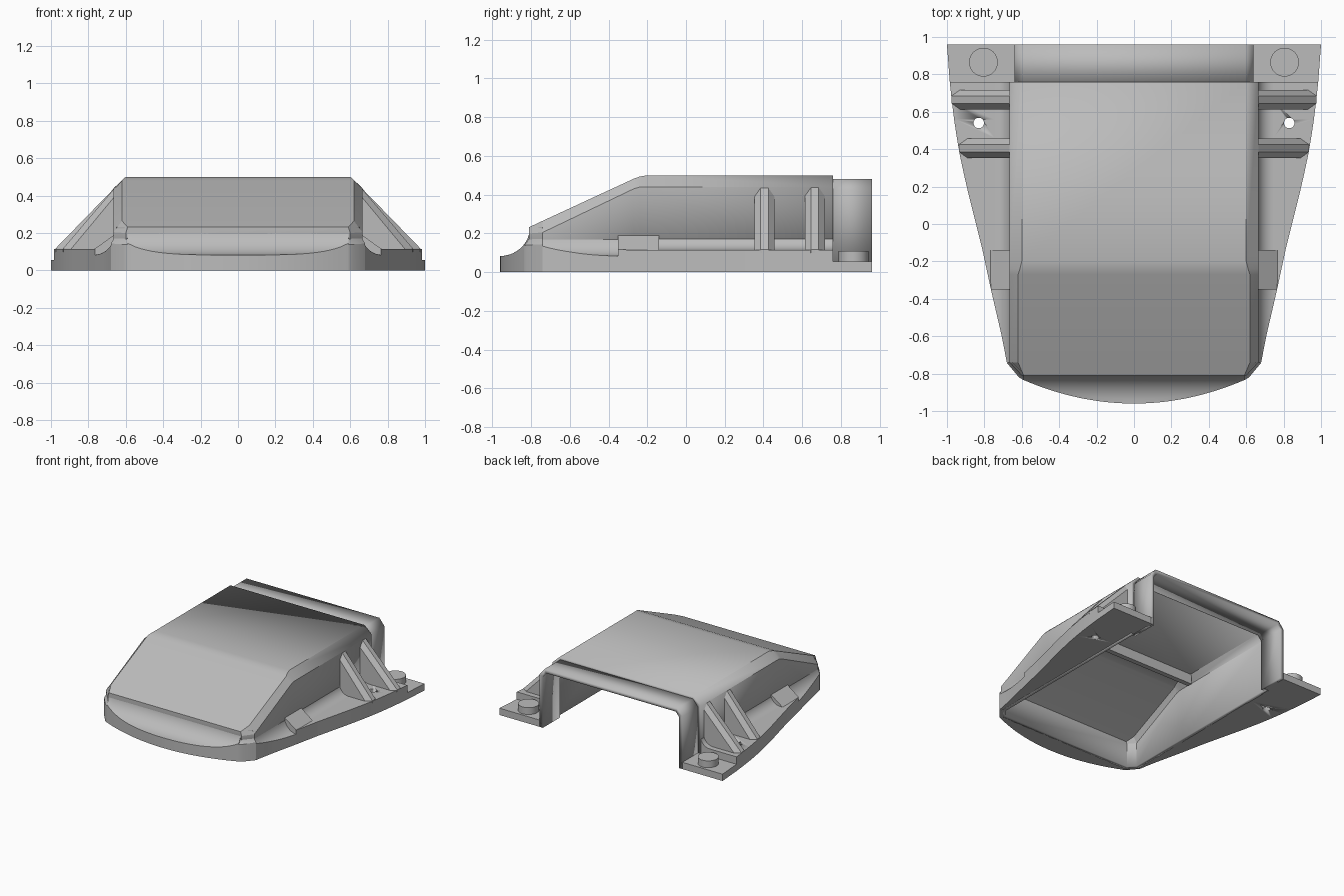
import bpy, bmesh, math

if "Cube" in bpy.data.objects:
    bpy.data.objects.remove(bpy.data.objects["Cube"], do_unlink=True)

grey = bpy.data.materials.new("plain_grey")
grey.use_nodes = True
colour = (0.5, 0.5, 0.5, 1)
grey.diffuse_color = colour
grey.node_tree.nodes["Principled BSDF"].inputs["Base Color"].default_value = colour


def finish(name, bm, mirror=False):
    bmesh.ops.remove_doubles(bm, verts=bm.verts, dist=0.0002)
    bmesh.ops.recalc_face_normals(bm, faces=bm.faces)
    for f in bm.faces:
        f.smooth = True
    mesh = bpy.data.meshes.new(name)
    bm.to_mesh(mesh)
    bm.free()
    mesh.set_sharp_from_angle(angle=math.radians(20))
    mesh.materials.append(grey)
    ob = bpy.data.objects.new(name, mesh)
    bpy.context.collection.objects.link(ob)
    if mirror:
        mod = ob.modifiers.new("mirror", 'MIRROR')
        mod.use_clip = True
    return ob


def loft(loops, closed=True, caps=(True, True)):
    bm = bmesh.new()
    rings = [[bm.verts.new(p) for p in loop] for loop in loops]
    n = len(rings[0])
    for a, b in zip(rings, rings[1:]):
        for i in range(n if closed else n - 1):
            j = (i + 1) % n
            bm.faces.new((a[i], a[j], b[j], b[i]))
    for use, ring in zip(caps, (rings[0], rings[-1])):
        if use:
            bm.faces.new(ring)
    return bm


def box(name, x0, x1, y0, y1, z0, z1):
    loops = [[(x, y0, z0), (x, y1, z0), (x, y1, z1), (x, y0, z1)] for x in (x0, x1)]
    return finish(name, loft(loops))


# Hollow cover: hull sections open at the bottom and the back
def hull(name, stations, front_cap):
    loops = [[(-w, y, 0), (-w, y, zc), (-t, y, zt), (t, y, zt), (w, y, zc), (w, y, 0)]
             for y, w, zc, t, zt in stations]
    ob = finish(name, loft(loops, closed=False, caps=(front_cap, False)))
    mod = ob.modifiers.new("thickness", 'SOLIDIFY')
    mod.thickness = 0.03
    mod.offset = -1
    mod.use_even_offset = True
    return ob


hull("main_cover", [
    (-0.81, 0.60, 0.20, 0.59, 0.232),
    (-0.74, 0.665, 0.205, 0.62, 0.265),
    (-0.27, 0.665, 0.43, 0.62, 0.482),
    (-0.24, 0.665, 0.439, 0.61, 0.493),
    (-0.20, 0.665, 0.44, 0.60, 0.50),
    (0.76, 0.665, 0.44, 0.60, 0.50)], True)
hull("rear_collar", [(0.74, 0.64, 0.425, 0.595, 0.48),
                     (0.96, 0.64, 0.425, 0.595, 0.48)], False)


# Skirt around the cover, its top following a cove away from the wall
def cove(floor, height, radius):
    def z(d):
        k = max(0.0, 1 - d / radius)
        return floor + height * (1 - math.sqrt(max(0.0, 1 - k * k)))
    return z


def skirt(name, stations, radius):
    loops = []
    for (ix, iy), (ox, oy), z in stations:
        length = math.hypot(ox - ix, oy - iy)
        reach = min(length, radius)
        ds = [reach * (k / 10) ** 1.6 for k in range(11)] + [length]
        loop = [(ix, iy, 0)]
        for d in ds:
            s = d / length
            loop.append((ix + (ox - ix) * s, iy + (oy - iy) * s, z(d)))
        loop.append((ox, oy, 0))
        loops.append(loop)
    return finish(name, loft(loops), mirror=True)


edge = [(-0.74, 0.68), (-0.6, 0.707), (-0.35, 0.765), (-0.14, 0.81), (0.0, 0.845),
        (0.2, 0.895), (0.4, 0.938), (0.6, 0.968), (0.76, 0.985), (0.96, 1.0)]


def half_width(y):
    for (y0, x0), (y1, x1) in zip(edge, edge[1:]):
        if y <= y1:
            return x0 + (x1 - x0) * (y - y0) / (y1 - y0)
    return edge[-1][1]


def side(y0, y1, n, z, inner=0.66):
    ys = [y0 + (y1 - y0) * i / n for i in range(n + 1)]
    return [((inner, y), (half_width(y), y), z) for y in ys]


front_cove = cove(0.083, 0.15, 0.155)
nose = [((x, -0.805), (x, -0.96 + 0.13 * (x / 0.6) ** 2), front_cove)
        for x in [0.59 * i / 14 for i in range(15)]]
skirt("nose_skirt", nose, 0.155)
corner = [((0.585, -0.80), (0.59, -0.835), front_cove),
          ((0.60, -0.79), (0.615, -0.82), front_cove),
          ((0.65, -0.74), (0.68, -0.742), front_cove)]
skirt("corner_skirt", corner, 0.155)
skirt("front_side_skirt", side(-0.74, -0.35, 10, cove(0.083, 0.12, 0.11)), 0.11)
skirt("side_step", side(-0.35, -0.14, 3, lambda d: max(0.115, 0.192 - 0.72 * d)), 0.107)
flange = skirt("side_flange", side(-0.14, 0.76, 9, cove(0.115, 0.085, 0.085)), 0.085)
skirt("rear_foot", side(0.76, 0.96, 2, lambda d: 0.055, 0.625), 0.1)


def cylinder(name, x, y, z0, z1, r):
    bm = bmesh.new()
    bmesh.ops.create_cone(bm, cap_ends=True, segments=32, radius1=r, radius2=r, depth=z1 - z0)
    bmesh.ops.translate(bm, verts=bm.verts, vec=(x, y, (z0 + z1) / 2))
    return finish(name, bm, mirror=True)


# Round pads on the rear feet
cylinder("foot_pad", 0.805, 0.865, 0.04, 0.11, 0.077)

# Bolt holes through the flanges
cutter = cylinder("hole_cutter", 0.83, 0.54, -0.1, 0.3, 0.028)
cutter.hide_render = True
cut = flange.modifiers.new("bolt_hole", 'BOOLEAN')
cut.operation = 'DIFFERENCE'
cut.solver = 'EXACT'
cut.object = cutter
bpy.context.view_layer.objects.active = flange
for mod_name in [m.name for m in flange.modifiers]:
    bpy.ops.object.modifier_apply(modifier=mod_name)
bpy.data.objects.remove(cutter, do_unlink=True)


# Triangular ribs with a bevelled sloping edge
def rib(name, y, reach):
    loops = []
    for dy, inset in ((-0.052, 0.045), (-0.02, 0), (0.02, 0), (0.052, 0.045)):
        loops.append([(0.65, y + dy, 0.1), (reach - inset, y + dy, 0.1),
                      (reach - inset, y + dy, 0.118), (0.65, y + dy, 0.452 - inset)])
    finish(name, loft(loops), mirror=True)


rib("front_rib", 0.405, 0.935)
rib("rear_rib", 0.665, 0.975)

# Cross bar under the roof
box("inner_cross_bar", -0.6, 0.6, -0.09, -0.05, 0.39, 0.485)
